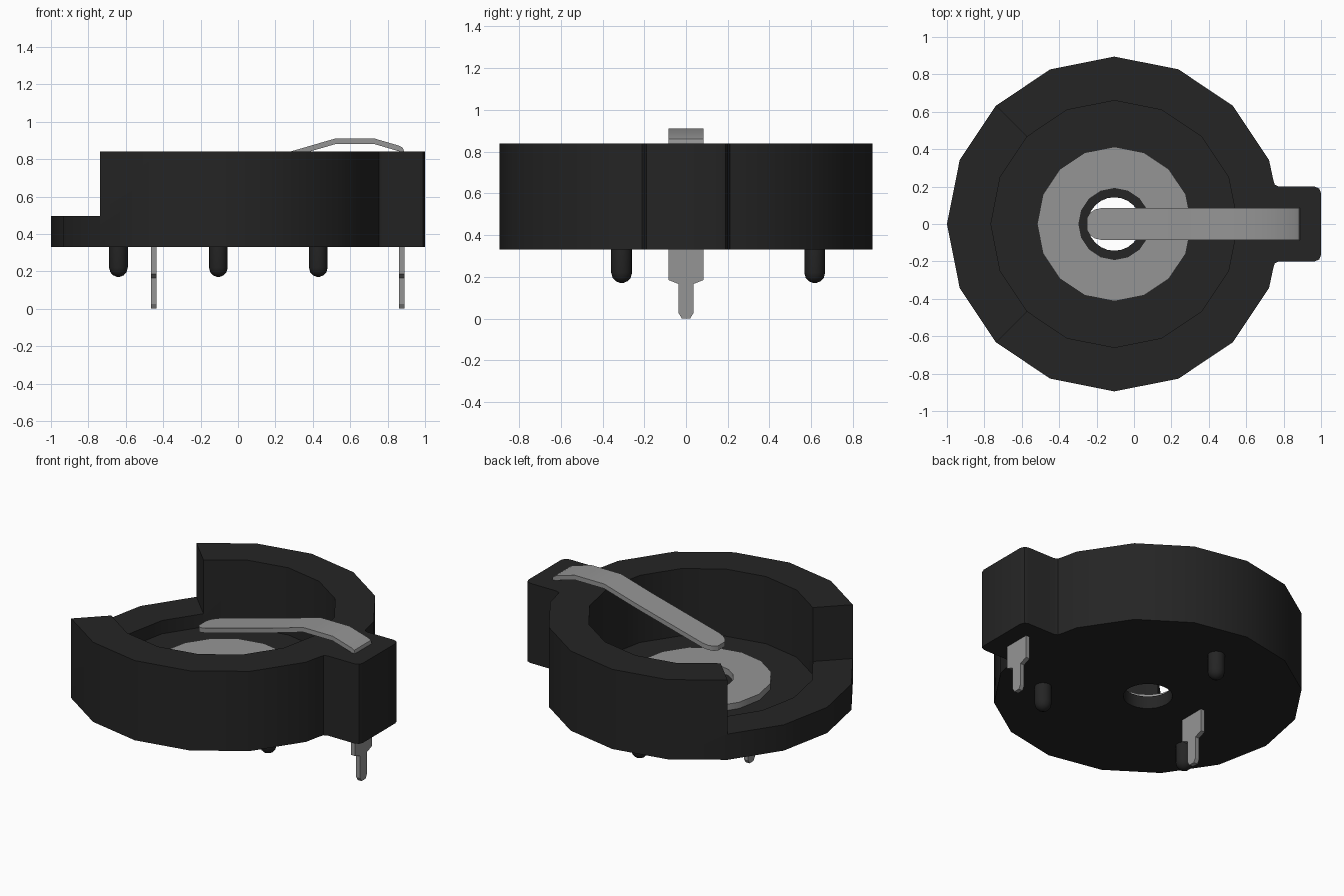
import bpy, bmesh, math

if "Cube" in bpy.data.objects:
    bpy.data.objects.remove(bpy.data.objects["Cube"], do_unlink=True)

CX = -0.105                      # axis of the round body
Z0, Z_TOP = 0.33, 0.84           # underside and rim heights
Z_FLOOR, Z_LEDGE = 0.41, 0.495


def material(name, value):
    m = bpy.data.materials.new(name)
    m.use_nodes = True
    col = (value, value, value, 1)
    m.diffuse_color = col
    m.node_tree.nodes["Principled BSDF"].inputs["Base Color"].default_value = col
    return m


BLACK = material("black plastic", 0.018)
METAL = material("grey metal", 0.30)


def loft(name, rings, mat, closed=False):
    """Skin a list of equal-length point rings; cap the ends unless closed."""
    bm = bmesh.new()
    vs = [[bm.verts.new(p) for p in ring] for ring in rings]
    n = len(vs[0])
    pairs = list(zip(vs, vs[1:])) + ([(vs[-1], vs[0])] if closed else [])
    for a, b in pairs:
        for i in range(n):
            j = (i + 1) % n
            bm.faces.new((a[i], a[j], b[j], b[i]))
    if not closed:
        bm.faces.new(vs[0][::-1])
        bm.faces.new(vs[-1])
    bmesh.ops.recalc_face_normals(bm, faces=bm.faces)
    me = bpy.data.meshes.new(name)
    bm.to_mesh(me)
    bm.free()
    me.materials.append(mat)
    ob = bpy.data.objects.new(name, me)
    bpy.context.collection.objects.link(ob)
    return ob


def circle(r, z, n=16, x=CX, y=0.0):
    return [(x + r * math.cos(math.tau * i / n),
             y + r * math.sin(math.tau * i / n), z) for i in range(n)]


def prism(name, outline, z0, z1, mat):
    return loft(name, [[(x, y, z) for x, y in outline] for z in (z0, z1)], mat)


def smooth(ob):
    bpy.ops.object.select_all(action='DESELECT')
    ob.select_set(True)
    bpy.context.view_layer.objects.active = ob
    bpy.ops.object.shade_smooth_by_angle(angle=math.radians(30))


# Holder body: sixteen-sided drum with a filleted square tab on +x
tab = [(1.0, 0.165), (0.99, 0.19), (0.965, 0.2), (0.775, 0.2),
       (0.753, 0.21), (0.745, 0.235)]
drum = [(x, y) for x, y, _ in circle(0.895, 0)[1:]]
outline = tab + drum + [(x, -y) for x, y in reversed(tab)]
body = prism("holder_body", outline, Z0, Z_TOP, BLACK)

# Cutters: coin pocket, centre hole and the low quarter on -x
cutters = [
    loft("pocket_cutter", [circle(0.66, Z_FLOOR), circle(0.66, 1.2)], BLACK),
    loft("hole_cutter", [circle(0.143, 0.1, 24), circle(0.143, 1.2, 24)], BLACK),
    prism("notch_cutter", [(CX, 0), (CX - 1.2, 1.2), (CX - 1.2, -1.2)],
          Z_LEDGE, 1.2, BLACK),
]
bpy.context.view_layer.objects.active = body
for c in cutters:
    c.hide_render = True
    mod = body.modifiers.new(c.name, 'BOOLEAN')
    mod.operation, mod.solver, mod.object = 'DIFFERENCE', 'EXACT', c
    bpy.ops.object.modifier_apply(modifier=mod.name)
    bpy.data.objects.remove(c, do_unlink=True)
smooth(body)

# Lower contact washer on the pocket floor
zt = 0.45
washer = loft("contact_washer", [circle(0.413, Z_FLOOR), circle(0.413, zt),
                                 circle(0.19, zt), circle(0.19, Z_FLOOR)],
              METAL, closed=True)
smooth(washer)

# Three round-tipped locating pegs
R = 0.05
steps = [math.radians(a) for a in (10, 35, 60, 90)]
for i, ang in enumerate((90, 210, 330)):
    px = CX + 0.617 * math.cos(math.radians(ang))
    py = 0.617 * math.sin(math.radians(ang))
    rings = [circle(R * math.sin(a), 0.17 + R - R * math.cos(a), 16, px, py)
             for a in steps]
    rings.append(circle(R, Z0 + 0.02, 16, px, py))
    smooth(loft(f"locating_peg_{i + 1}", rings, BLACK))

# Two flat solder pins, stepped down to a narrow chamfered tip
half = [(0.02, 0.0), (0.035, 0.025), (0.035, 0.165), (0.085, 0.185), (0.085, 0.36)]
pin = half + [(-y, z) for y, z in reversed(half)]
for name, x in (("tab_pin", 0.875), ("washer_pin", -0.45)):
    loft(name, [[(x + d, y, z) for y, z in pin] for d in (-0.014, 0.014)], METAL)

# Spring arm: x, top height, half width
T = 0.03
stations = [(-0.25, 0.70, 0.035), (-0.235, 0.704, 0.06), (-0.21, 0.71, 0.077),
            (-0.175, 0.719, 0.085), (0.30, 0.846, 0.085), (0.52, 0.91, 0.085),
            (0.73, 0.91, 0.085), (0.86, 0.872, 0.085), (0.882, 0.86, 0.085),
            (0.889, 0.838, 0.085)]
arm = loft("spring_arm", [[(x, -w, z), (x, w, z), (x, w, z - T), (x, -w, z - T)]
                          for x, z, w in stations], METAL)
smooth(arm)
